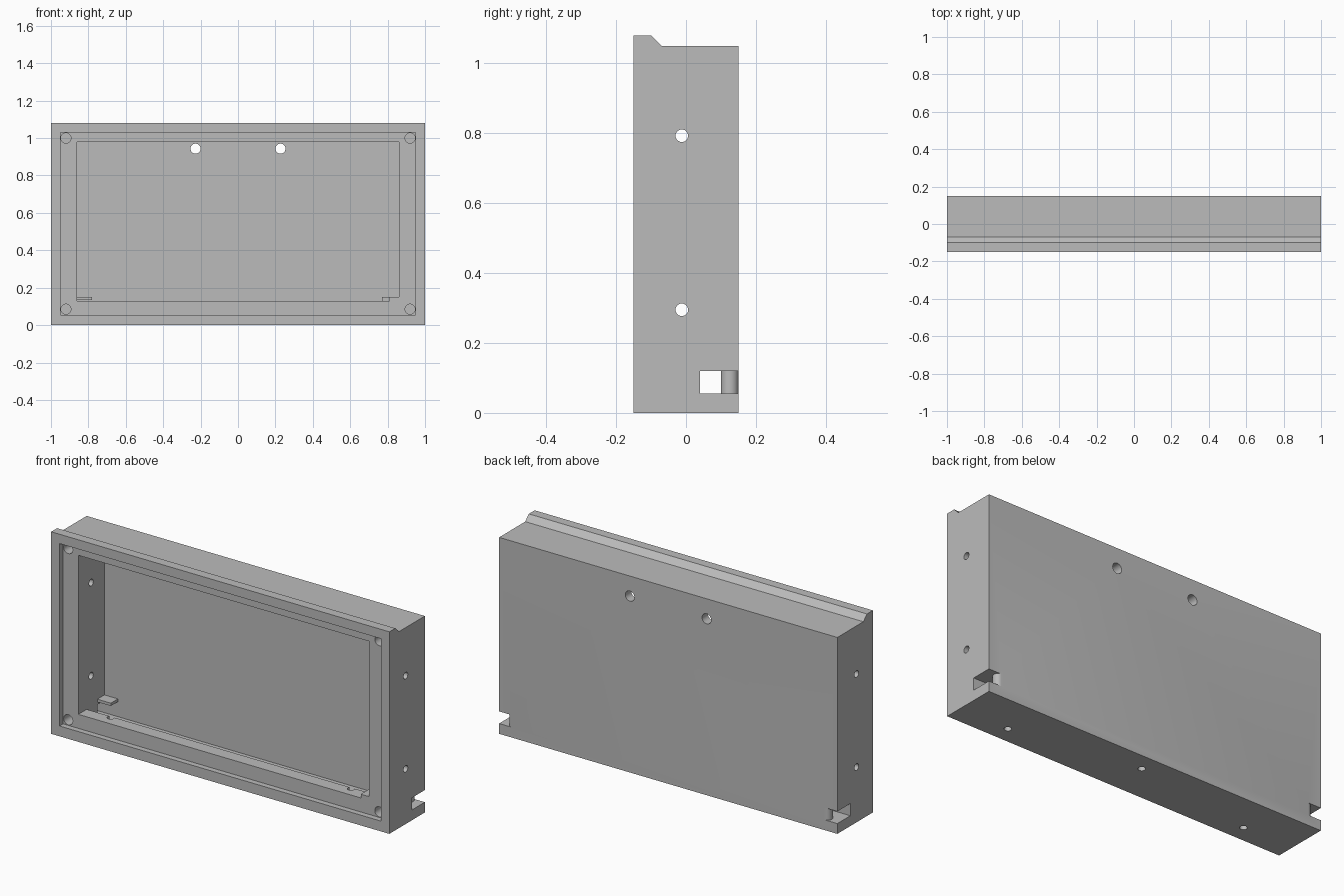
import bpy, bmesh, math
from mathutils import Vector

if "Cube" in bpy.data.objects:
    bpy.data.objects.remove(bpy.data.objects["Cube"], do_unlink=True)

grey = bpy.data.materials.new("plain_grey")
grey.use_nodes = True
COLOUR = (0.5, 0.5, 0.5, 1)
grey.diffuse_color = COLOUR
grey.node_tree.nodes["Principled BSDF"].inputs["Base Color"].default_value = COLOUR


def prism(name, outline, axis, start, end):
    """Extrude a 2D outline along x (outline is y, z) , y (x, z) or z (x, y)."""
    place = {
        "x": lambda u, v: (start, u, v),
        "y": lambda u, v: (u, start, v),
        "z": lambda u, v: (u, v, start),
    }[axis]
    bm = bmesh.new()
    face = bm.faces.new([bm.verts.new(place(u, v)) for u, v in outline])
    ext = bmesh.ops.extrude_face_region(bm, geom=[face])
    step = Vector([end - start if a == axis else 0 for a in "xyz"])
    moved = [g for g in ext["geom"] if isinstance(g, bmesh.types.BMVert)]
    bmesh.ops.translate(bm, vec=step, verts=moved)
    bmesh.ops.recalc_face_normals(bm, faces=bm.faces)
    mesh = bpy.data.meshes.new(name)
    bm.to_mesh(mesh)
    bm.free()
    mesh.materials.append(grey)
    obj = bpy.data.objects.new(name, mesh)
    bpy.context.collection.objects.link(obj)
    return obj


def rect(u0, u1, v0, v1):
    return [(u0, v0), (u1, v0), (u1, v1), (u0, v1)]


def arc(u, v, r, a0, a1, n):
    angles = [math.radians(a0 + (a1 - a0) * i / n) for i in range(n + 1)]
    return [(u + r * math.cos(a), v + r * math.sin(a)) for a in angles]


def circle(u, v, r):
    return arc(u, v, r, 0, 360, 32)[:-1]


# Frame body with the raised front lip and its sloped back edge
body = prism("frame_body", [(-0.15, 0), (0.15, 0), (0.15, 1.05), (-0.07, 1.05),
                            (-0.10, 1.08), (-0.15, 1.08)], "x", -1, 1)

# Shallow front recess, then the deep pocket with a trough behind its sill
cutters = [
    prism("recess_cutter", rect(-0.95, 0.95, 0.055, 1.03), "y", -0.2, -0.12),
    prism("pocket_cutter", [(-0.2, 0.13), (-0.05, 0.13), (-0.05, 0.055),
                            (0.10, 0.055), (0.10, 0.98), (-0.2, 0.98)],
          "x", -0.86, 0.86),
]

for side in (-1, 1):
    # Cable notch at each end, rounding the end of the back wall
    bullnose = arc(0.925, 0.125, 0.025, -90, 90, 12)
    notch = [(1.1, 0.04), (0.84, 0.04), (0.84, 0.10)] + bullnose
    notch += [(0.925, 0.2), (1.1, 0.2)]
    cutters.append(prism("notch_cutter", [(side * x, y) for x, y in notch],
                         "z", 0.055, 0.12))
    # Blind corner holes, back wall holes and floor holes
    for z in (0.085, 1.0):
        cutters.append(prism("corner_hole_cutter", circle(side * 0.92, z, 0.027),
                             "y", -0.14, -0.02))
    cutters.append(prism("back_hole_cutter", circle(side * 0.227, 0.943, 0.027),
                         "y", 0.05, 0.2))
    cutters.append(prism("floor_hole_cutter", circle(side * 0.71, -0.06, 0.018),
                         "z", -0.1, 0.2))

# Side holes run straight through both end walls
for z in (0.295, 0.793):
    cutters.append(prism("side_hole_cutter", circle(-0.012, z, 0.018), "x", -1.1, 1.1))
cutters.append(prism("centre_hole_cutter", circle(0, 0.055, 0.018), "z", -0.1, 0.08))

for cutter in cutters:
    cutter.hide_render = True
    mod = body.modifiers.new(cutter.name, "BOOLEAN")
    mod.operation = "DIFFERENCE"
    mod.solver = "EXACT"
    mod.object = cutter

# Bake the cuts and drop the cutters
bpy.context.view_layer.update()
graph = bpy.context.evaluated_depsgraph_get()
baked = bpy.data.meshes.new_from_object(body.evaluated_get(graph))
body.modifiers.clear()
body.data = baked
for cutter in cutters:
    bpy.data.objects.remove(cutter, do_unlink=True)
baked.materials.clear()
baked.materials.append(grey)

# Small shelves over the trough ends, and the raised corner of the sill
prism("left_shelf", rect(0.04, 0.105, 0.12, 0.15), "x", 0.77, 0.865)
prism("right_shelf", rect(0.04, 0.105, 0.135, 0.15), "x", -0.865, -0.78)
prism("sill_corner", rect(-0.12, -0.05, 0.125, 0.15), "x", 0.81, 0.865)

bpy.ops.object.select_all(action="DESELECT")
body.select_set(True)
bpy.context.view_layer.objects.active = body
bpy.ops.object.shade_smooth_by_angle(angle=math.radians(30))
